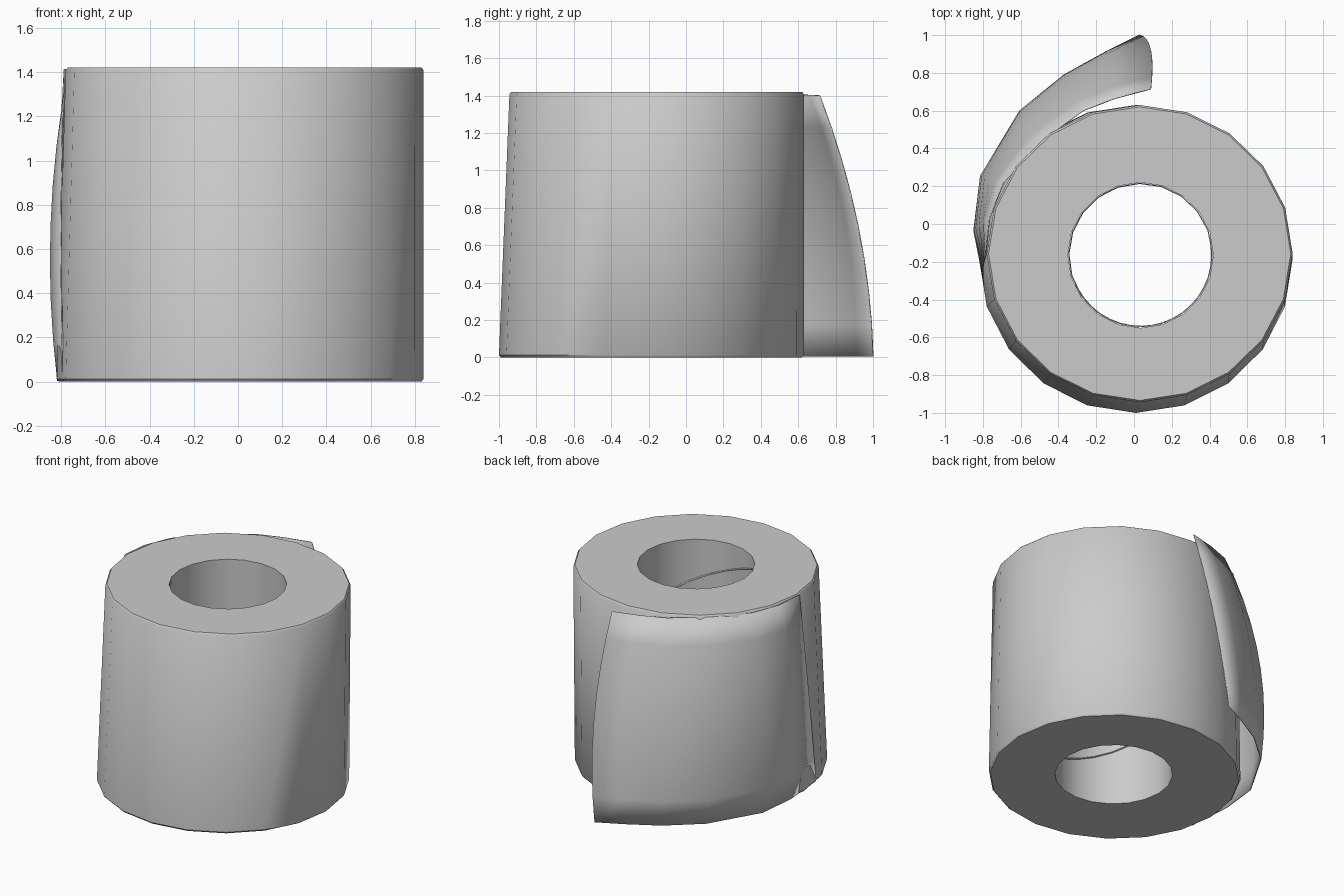
import bpy, bmesh, math
from mathutils import Vector

cube = bpy.data.objects.get("Cube")
if cube:
    bpy.data.objects.remove(cube)

SIDES, HEIGHT = 20, 1.42

paper = bpy.data.materials.new("paper_grey")
paper.use_nodes = True
paper.diffuse_color = (0.6, 0.6, 0.6, 1)
paper.node_tree.nodes["Principled BSDF"].inputs["Base Color"].default_value = (0.6, 0.6, 0.6, 1)


def finish(name, bm):
    bmesh.ops.recalc_face_normals(bm, faces=bm.faces)
    mesh = bpy.data.meshes.new(name)
    bm.to_mesh(mesh)
    bm.free()
    obj = bpy.data.objects.new(name, mesh)
    bpy.context.collection.objects.link(obj)
    mesh.materials.append(paper)
    bpy.ops.object.select_all(action="DESELECT")
    obj.select_set(True)
    bpy.context.view_layer.objects.active = obj
    bpy.ops.object.shade_smooth_by_angle(angle=math.radians(40))
    return obj


def ring(bm, cx, cy, rx, ry, z):
    angles = [math.tau * i / SIDES for i in range(SIDES)]
    return [bm.verts.new((cx + rx * math.cos(a), cy + ry * math.sin(a), z)) for a in angles]


# Hollow roll, slightly wider at the bottom, with softened outer rims
bm = bmesh.new()
rings = [ring(bm, *r) for r in (
    (0.01, -0.185, 0.82, 0.805, 0.0),
    (0.01, -0.185, 0.83, 0.815, 0.012),
    (0.03, -0.157, 0.81, 0.787, HEIGHT - 0.012),
    (0.03, -0.157, 0.80, 0.777, HEIGHT),
    (0.035, -0.165, 0.385, 0.385, HEIGHT),
    (0.035, -0.165, 0.385, 0.385, 0.0))]
for a, b in zip(rings, rings[1:] + rings[:1]):
    for i in range(SIDES):
        j = (i + 1) % SIDES
        bm.faces.new((a[i], a[j], b[j], b[i]))
finish("paper_roll", bm)

# Loose sheet: three edge paths blended from top to bottom
top = [(-.785, -.17), (-.765, .03), (-.69, .22), (-.5, .43), (-.27, .6), (-.1, .665), (.09, .715)]
middle = [(-.8, -.25), (-.845, -.03), (-.805, .25), (-.6, .57), (-.36, .75), (-.12, .86), (.09, .92)]
bottom = [(-.79, -.35), (-.815, -.03), (-.785, .25), (-.58, .6), (-.36, .79), (-.15, .91), (.03, 1)]
ROWS = 8
bm = bmesh.new()
grid = []
for r in range(ROWS + 1):
    v = r / ROWS
    weights = ((2 * v - 1) * (v - 1), 4 * v * (1 - v), v * (2 * v - 1))
    row = []
    for col, points in enumerate(zip(top, middle, bottom)):
        p = sum((Vector(q) * w for q, w in zip(points, weights)), Vector((0, 0)))
        z = (HEIGHT - 0.005 - 0.015 * col / 6) * (1 - v) + 0.004 * v
        row.append(bm.verts.new((p.x, p.y, z)))
    grid.append(row)
for a, b in zip(grid, grid[1:]):
    for i in range(len(a) - 1):
        bm.faces.new((a[i], a[i + 1], b[i + 1], b[i]))
sheet = finish("loose_sheet", bm)
thick = sheet.modifiers.new("thickness", "SOLIDIFY")
thick.thickness = 0.006
thick.offset = 0

# Spiral seam inside the core
bm = bmesh.new()
STEPS = 30
previous = None
for i in range(STEPS + 1):
    t = i / STEPS
    a = math.radians(13 - 529 * t)
    z = 0.01 + t * (HEIGHT - 0.03)
    pair = []
    for radius, dz in ((0.383, 0.0), (0.377, 0.004), (0.383, 0.01)):
        pair.append(bm.verts.new((0.035 + radius * math.cos(a), -0.165 + radius * math.sin(a), z + dz)))
    if previous:
        for k in range(2):
            bm.faces.new((previous[k], previous[k + 1], pair[k + 1], pair[k]))
    previous = pair
finish("core_seam", bm)
